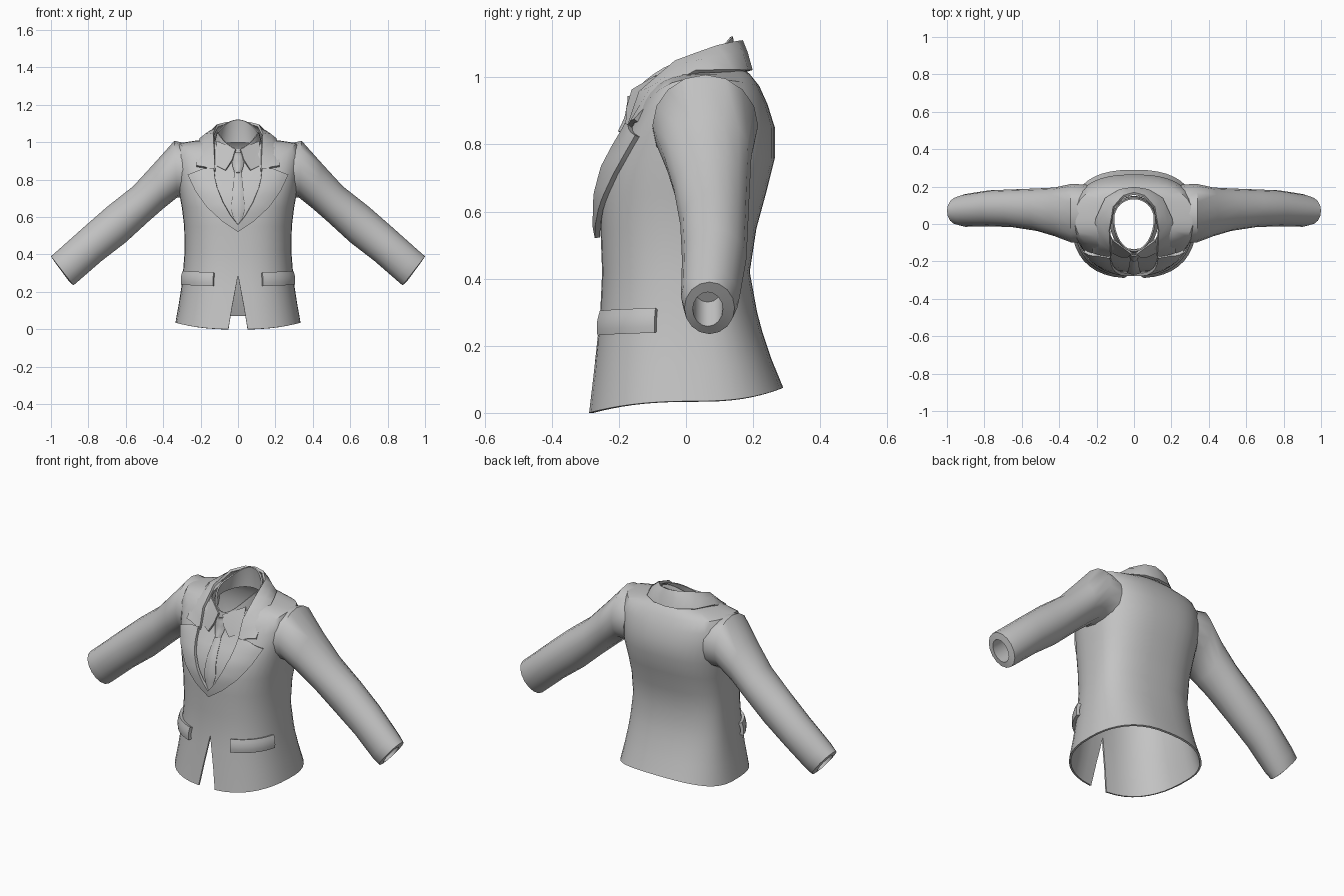
import bpy, bmesh, math
from mathutils import Vector
from mathutils.bvhtree import BVHTree

cube = bpy.data.objects.get("Cube")
if cube:
    bpy.data.objects.remove(cube, do_unlink=True)

GREY = (0.55, 0.55, 0.55, 1.0)
mat = bpy.data.materials.new("plain grey cloth")
mat.use_nodes = True
mat.diffuse_color = GREY
bsdf = next(n for n in mat.node_tree.nodes if n.type == 'BSDF_PRINCIPLED')
bsdf.inputs["Base Color"].default_value = GREY


def finish(name, bm, thick=0.0, offset=-1.0, mirror=False, angle=40):
    """Turn a bmesh into a named, smooth shaded object."""
    me = bpy.data.meshes.new(name)
    bm.to_mesh(me)
    bm.free()
    me.materials.append(mat)
    ob = bpy.data.objects.new(name, me)
    bpy.context.collection.objects.link(ob)
    bpy.ops.object.select_all(action='DESELECT')
    ob.select_set(True)
    bpy.context.view_layer.objects.active = ob
    if mirror:
        m = ob.modifiers.new("Mirror", 'MIRROR')
        m.merge_threshold = 0.0005
        bpy.ops.object.modifier_apply(modifier=m.name)
    if thick:
        m = ob.modifiers.new("Solidify", 'SOLIDIFY')
        m.thickness, m.offset = thick, offset
        bpy.ops.object.modifier_apply(modifier=m.name)
    bpy.ops.object.shade_smooth_by_angle(angle=math.radians(angle))
    return ob


def grid(rows):
    """Skin equal-length rows of points; doubled points are welded."""
    bm = bmesh.new()
    vs = [[bm.verts.new(p) for p in r] for r in rows]
    for r0, r1 in zip(vs, vs[1:]):
        for j in range(len(r0) - 1):
            bm.faces.new((r0[j], r0[j + 1], r1[j + 1], r1[j]))
    bmesh.ops.remove_doubles(bm, verts=bm.verts, dist=0.0004)
    return bm


def mix(a, b, t):
    return tuple(p + (q - p) * t for p, q in zip(a, b))


def refine(stations, n):
    """Insert evenly mixed stations between the given ones."""
    out = [stations[0]]
    for a, b in zip(stations, stations[1:]):
        out += [mix(a, b, k / n) for k in range(1, n + 1)]
    return out


def body_ring(zf, zs, zb, hw, yf, yb, gap=0.0, n=40, p=0.8):
    """Rounded outline with its own front, side and back heights."""
    yc, pts = 0.03, []
    g = (gap / hw) ** (1 / p)
    for j in range(n + 1):
        a = g + (2 * math.pi - 2 * g) * j / n
        s, c = math.sin(a), math.cos(a)
        if abs(s) < 1e-6:
            s = 0.0
        end_y, end_z = (yf, zf) if c > 0 else (yb, zb)
        w = abs(c) ** p
        pts.append((math.copysign(abs(s) ** p, s) * hw,
                    yc + (end_y - yc) * w, zs + (end_z - zs) * c * c))
    return pts


# Jacket body: heights at front, side, back; half width; front y, back y; slit
BODY = [
    (0.000, 0.035, 0.075, 0.335, -0.290, 0.290, 0.052),
    (0.120, 0.140, 0.160, 0.316, -0.275, 0.255, 0.032),
    (0.220, 0.230, 0.240, 0.302, -0.264, 0.228, 0.013),
    (0.290, 0.295, 0.300, 0.295, -0.256, 0.212, 0),
    (0.420, 0.420, 0.420, 0.285, -0.250, 0.190, 0),
    (0.550, 0.550, 0.550, 0.288, -0.255, 0.210, 0),
    (0.650, 0.650, 0.660, 0.300, -0.255, 0.240, 0),
    (0.730, 0.750, 0.760, 0.318, -0.238, 0.265, 0),
    (0.790, 0.850, 0.850, 0.330, -0.205, 0.265, 0),
    (0.840, 0.940, 0.920, 0.338, -0.172, 0.243, 0),
    (0.880, 0.995, 0.975, 0.315, -0.153, 0.218, 0),
    (0.915, 1.008, 1.010, 0.230, -0.147, 0.190, 0),
    (0.940, 1.015, 1.030, 0.140, -0.143, 0.165, 0)]
body = grid([body_ring(*r) for r in BODY])
tree = BVHTree.FromBMesh(body)
finish("jacket_body", body, thick=0.01)


def on_front(x, z, lift):
    """Point just in front of the chest."""
    hit = tree.ray_cast(Vector((x, -1, z)), Vector((0, 1, 0)))[0]
    y = hit.y if hit and hit.y < -0.06 else -0.145
    return (x, y - lift, z)


def on_side(deg, z, lift):
    """Point just outside the waist in a given direction."""
    a = math.radians(deg)
    d = Vector((math.sin(a), -math.cos(a), 0))
    hit = tree.ray_cast(d + Vector((0, 0, z)), -d)[0]
    return hit + d * lift


# Sleeves: top x, z; bottom x, z; y range; the last two turn in at the cuff
SLEEVE = [
    (0.24, 0.985, 0.27, 0.70, -0.10, 0.21),
    (0.34, 1.008, 0.325, 0.705, -0.10, 0.215),
    (0.45, 0.885, 0.40, 0.645, -0.065, 0.195),
    (0.56, 0.765, 0.48, 0.575, -0.037, 0.19),
    (0.70, 0.655, 0.60, 0.465, -0.017, 0.185),
    (0.82, 0.550, 0.73, 0.365, -0.012, 0.18),
    (0.96, 0.425, 0.845, 0.265, -0.015, 0.16),
    (1.00, 0.390, 0.88, 0.235, -0.005, 0.145),
    (0.98, 0.360, 0.905, 0.258, 0.020, 0.110),
    (0.90, 0.430, 0.825, 0.330, 0.020, 0.110)]
rows = []
for tx, tz, bx, bz, y0, y1 in SLEEVE:
    row = []
    for k in range(17):
        a = 2 * math.pi * (k % 16) / 16
        t = 0.5 - 0.5 * math.cos(a)
        row.append((tx + (bx - tx) * t, (y0 + y1) / 2 + math.sin(a) * (y1 - y0) / 2,
                    tz + (bz - tz) * t))
    rows.append(row)
bm = grid(rows)
bmesh.ops.holes_fill(bm, edges=[e for e in bm.edges if e.is_boundary], sides=0)
bmesh.ops.recalc_face_normals(bm, faces=bm.faces)
finish("sleeves", bm, mirror=True, angle=50)

# Lapels: inner x, z; outer x, z
LAPEL = [
    (0.0, 0.56, 0.0, 0.522),
    (0.04, 0.61, 0.085, 0.580),
    (0.08, 0.68, 0.165, 0.655),
    (0.112, 0.76, 0.225, 0.740),
    (0.123, 0.81, 0.265, 0.825),
    (0.128, 0.86, 0.185, 0.855)]
rows = []
for xi, zi, xo, zo in refine(LAPEL, 3):
    rows.append([on_front(xi + (xo - xi) * k / 6, zi + (zo - zi) * k / 6,
                          0.016 - 0.006 * k / 6) for k in range(7)])
finish("lapels", grid(rows), thick=0.016, offset=0, mirror=True)

# Folded jacket collar: inner top edge, then outer lower edge
COLLAR = [
    (0.122, -0.172, 0.845, 0.222, -0.150, 0.872),
    (0.126, -0.135, 0.955, 0.215, -0.065, 0.965),
    (0.130, -0.030, 1.045, 0.200, 0.030, 1.017),
    (0.108, 0.090, 1.090, 0.150, 0.135, 1.020),
    (0.055, 0.148, 1.105, 0.075, 0.180, 1.020),
    (0.0, 0.163, 1.108, 0.0, 0.192, 1.020)]
rows = []
for s in refine(COLLAR, 2):
    a, b = s[:3], s[3:]
    m = Vector(mix(a, b, 0.5)) + Vector((0.008 if a[0] else 0, 0, 0.008))
    rows.append([a, m, b])
finish("jacket_collar", grid(rows), thick=0.014, offset=0, mirror=True)

# Shirt collar standing around the neck, with two points in front
NECK = [(0.87, 0.98, 1.00, 0.132, -0.158, 0.150),
        (0.93, 1.02, 1.07, 0.122, -0.155, 0.148),
        (0.968, 1.055, 1.122, 0.113, -0.146, 0.140)]
finish("shirt_collar", grid([body_ring(*r, n=32, p=1.0) for r in NECK]), thick=0.008)
POINTS = [((0.012, -0.158, 0.962), (0.112, -0.085, 1.005)),
          ((0.030, -0.174, 0.905), (0.118, -0.120, 0.940)),
          ((0.066, -0.176, 0.850), (0.120, -0.150, 0.875))]
finish("shirt_collar_points", grid([[a, mix(a, b, 0.5), b] for a, b in POINTS]),
       thick=0.01, offset=0, mirror=True)


def tie_part(name, profile, lift):
    """Strip down the chest, raised along its middle; profile is z, half width."""
    rows = []
    for z, w in refine(profile, 3):
        rows.append([on_front(w * k, z, lift * (1 - 0.6 * k * k))
                     for k in (-1, -0.5, 0, 0.5, 1)])
    finish(name, grid(rows), thick=0.008, offset=0)


tie_part("tie_blade", [(0.555, 0.012), (0.64, 0.036), (0.74, 0.028), (0.86, 0.016)], 0.012)
tie_part("tie_knot", [(0.838, 0.016), (0.87, 0.026), (0.915, 0.034), (0.945, 0.022)], 0.026)

# Pocket flaps wrapping from the front to the sides
rows = []
for i in range(5):
    v = i / 4
    bulge = 0.008 + 0.006 * math.sin(math.pi * v)
    rows.append([on_side(27 + 46 * k / 10, 0.232 + 0.07 * v + 0.008 * k / 10, bulge)
                 for k in range(11)])
finish("pocket_flaps", grid(rows), thick=0.018, offset=0, mirror=True)
